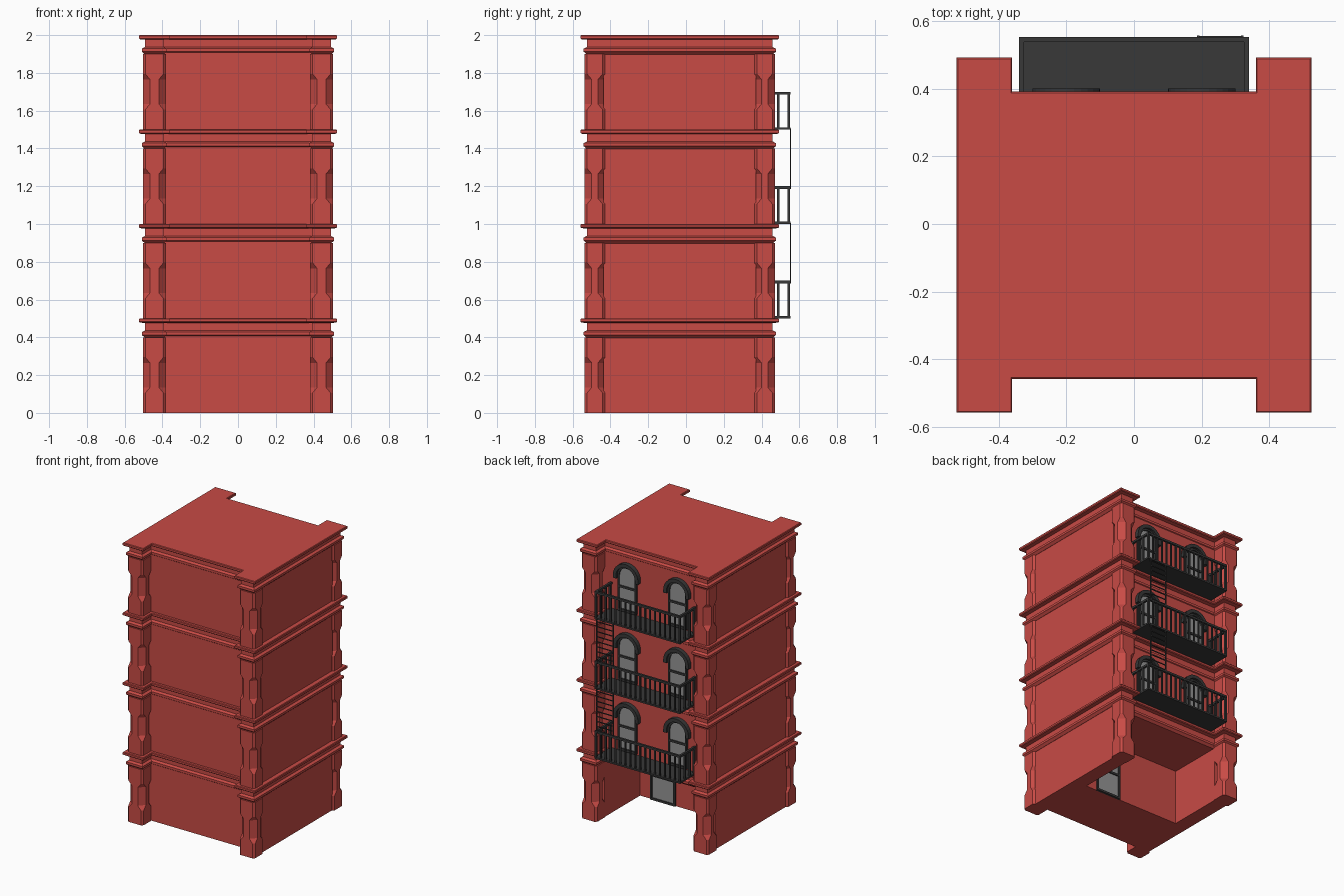
import bpy, bmesh, math
from mathutils import Matrix, Vector

if "Cube" in bpy.data.objects:
    bpy.data.objects.remove(bpy.data.objects["Cube"])

CY = -0.033          # building centre in y
FLOOR = 0.5          # storey height


def material(name, rgb):
    m = bpy.data.materials.new(name)
    m.diffuse_color = (*rgb, 1)
    m.use_nodes = True
    m.node_tree.nodes["Principled BSDF"].inputs["Base Color"].default_value = m.diffuse_color
    return m


RED = material("red_brick", (0.58, 0.07, 0.06))
IRON = material("dark_iron", (0.04, 0.04, 0.04))
GLASS = material("grey_glass", (0.3, 0.3, 0.3))


def finish(bm, name, mat):
    bmesh.ops.recalc_face_normals(bm, faces=bm.faces)
    me = bpy.data.meshes.new(name)
    bm.to_mesh(me)
    bm.free()
    me.materials.append(mat)
    ob = bpy.data.objects.new(name, me)
    bpy.context.collection.objects.link(ob)
    return ob


def box(bm, x0, x1, y0, y1, z0, z1):
    centre = Vector(((x0 + x1) / 2, (y0 + y1) / 2, (z0 + z1) / 2))
    size = Matrix.Diagonal((x1 - x0, y1 - y0, z1 - z0, 1))
    bmesh.ops.create_cube(bm, size=1, matrix=Matrix.Translation(centre) @ size)


def loft(bm, rings):
    """Skin closed rings of equal length and cap both ends."""
    vs = [[bm.verts.new(p) for p in r] for r in rings]
    n = len(vs[0])
    for a, b in zip(vs, vs[1:]):
        for i in range(n):
            bm.faces.new((a[i], a[(i + 1) % n], b[(i + 1) % n], b[i]))
    bm.faces.new(vs[0][::-1])
    bm.faces.new(vs[-1])


def prism(bm, pts, y0, y1):
    loft(bm, [[(x, y, z) for x, z in pts] for y in (y0, y1)])


def plan(o, z):
    """H-shaped floor plan grown by o."""
    h, g, r = 0.504 + o, 0.381 - o, 0.404 + o
    q = [(h, -h), (h, h), (g, h), (g, r), (-g, r), (-g, h),
         (-h, h), (-h, -h), (-g, -h), (-g, -r), (g, -r), (g, -h)]
    return [(x, y + CY, z) for x, y in q]


def octagon(x0, x1, y0, y1, c, z):
    return [(x0 + c, y0, z), (x1 - c, y0, z), (x1, y0 + c, z), (x1, y1 - c, z),
            (x1 - c, y1, z), (x0 + c, y1, z), (x0, y1 - c, z), (x0, y0 + c, z)]


def arch(cx, r, z0, zc, n=14):
    """Points up one side, round the head and down the other."""
    head = [(cx + r * math.cos(math.pi * i / n), zc + r * math.sin(math.pi * i / n))
            for i in range(n + 1)]
    return [(cx + r, z0)] + head + [(cx - r, z0)]


WALL = CY + 0.404    # rear wall face
BAND = [(0.397, -0.012), (0.408, 0.0), (0.412, 0.005), (0.428, 0.005), (0.437, -0.012),
        (0.476, -0.012), (0.478, 0.016), (0.483, 0.021), (0.496, 0.021), (0.5, 0.017)]
PILLAR = [(0, 0.013), (0.105, 0.013), (0.135, 0.038), (0.265, 0.038), (0.295, 0.013), (0.4, 0.013)]

for s in range(4):
    z = s * FLOOR
    # storey walls; the ground floor has a deep open porch at the rear
    bm = bmesh.new()
    if s == 0:
        box(bm, -0.49, 0.49, CY - 0.404, -0.03, 0, 0.42)
        for k in (-1, 1):
            a, b = sorted((k * 0.385, k * 0.49))
            box(bm, a, b, -0.03, WALL, 0, 0.42)
    else:
        box(bm, -0.49, 0.49, CY - 0.404, WALL, z, z + 0.42)
    finish(bm, f"storey_walls_{s + 1}", RED)

    # corner pillars with stopped chamfers
    bm = bmesh.new()
    for sx in (-1, 1):
        for sy in (-1, 1):
            x0, x1 = sorted((sx * 0.381, sx * 0.504))
            y0, y1 = sorted((sy * 0.395, sy * 0.504))
            loft(bm, [octagon(x0, x1, y0 + CY, y1 + CY, c, z + h) for h, c in PILLAR])
    finish(bm, f"corner_pillars_{s + 1}", RED)

    # string course and cornice
    bm = bmesh.new()
    loft(bm, [plan(o, z + h) for h, o in BAND])
    finish(bm, f"cornice_{s + 1}", RED)

    if s == 0:
        continue

    # arched sash windows
    for side, cx in (("left", 0.2), ("right", -0.2)):
        bm = bmesh.new()
        prism(bm, arch(cx, 0.07, z + 0.03, z + 0.27), WALL - 0.01, WALL + 0.004)
        finish(bm, f"window_glass_{side}_{s + 1}", GLASS)
        bm = bmesh.new()
        prism(bm, arch(cx, 0.075, z + 0.02, z + 0.27)
              + arch(cx, 0.063, z + 0.02, z + 0.27)[::-1], WALL - 0.01, WALL + 0.014)
        box(bm, cx - 0.07, cx + 0.07, WALL - 0.01, WALL + 0.014, z + 0.018, z + 0.035)
        box(bm, cx - 0.07, cx + 0.07, WALL - 0.01, WALL + 0.012, z + 0.185, z + 0.2)
        finish(bm, f"window_frame_{side}_{s + 1}", IRON)
        bm = bmesh.new()
        prism(bm, arch(cx, 0.1, z + 0.25, z + 0.27)
              + arch(cx, 0.075, z + 0.25, z + 0.27)[::-1], WALL - 0.01, WALL + 0.03)
        finish(bm, f"window_hood_{side}_{s + 1}", IRON)

    # balcony floor and railings
    bm = bmesh.new()
    X, Y = 0.34, 0.553
    box(bm, -X, X, WALL - 0.005, Y, z, z + 0.012)
    box(bm, -X, X, Y - 0.015, Y, z + 0.185, z + 0.2)
    for k in (-1, 1):
        a, b = sorted((k * X, k * (X - 0.015)))
        box(bm, a, b, WALL - 0.005, Y, z + 0.185, z + 0.2)
        for y in (0.385, 0.435, 0.49, 0.545):
            box(bm, a + 0.001, b - 0.001, y - 0.007, y + 0.006, z, z + 0.19)
    for i in range(1, 17):
        x = -X + 0.0075 + i * (2 * X - 0.015) / 17
        box(bm, x - 0.005, x + 0.005, Y - 0.0125, Y - 0.0025, z, z + 0.19)
    finish(bm, f"balcony_{s + 1}", IRON)

    # ladder hanging down to the balcony below
    if s > 1:
        bm = bmesh.new()
        for x in (0.19, 0.32):
            box(bm, x - 0.004, x + 0.004, 0.55, 0.557, z - 0.315, z + 0.005)
        for i in range(9):
            h = z - 0.3 + i * 0.036
            box(bm, 0.19, 0.32, 0.551, 0.556, h - 0.003, h + 0.003)
        finish(bm, f"ladder_{s + 1}", IRON)

# porch door: two grey panels in a dark frame
bm = bmesh.new()
box(bm, 0.11, 0.29, -0.035, -0.026, 0.005, 0.36)
finish(bm, "door_panels", GLASS)
bm = bmesh.new()
for x in (0.1, 0.285):
    box(bm, x, x + 0.015, -0.035, -0.018, 0, 0.37)
for h in (0, 0.17, 0.355):
    box(bm, 0.1, 0.3, -0.035, -0.018, h, h + 0.015)
finish(bm, "door_frame", IRON)
